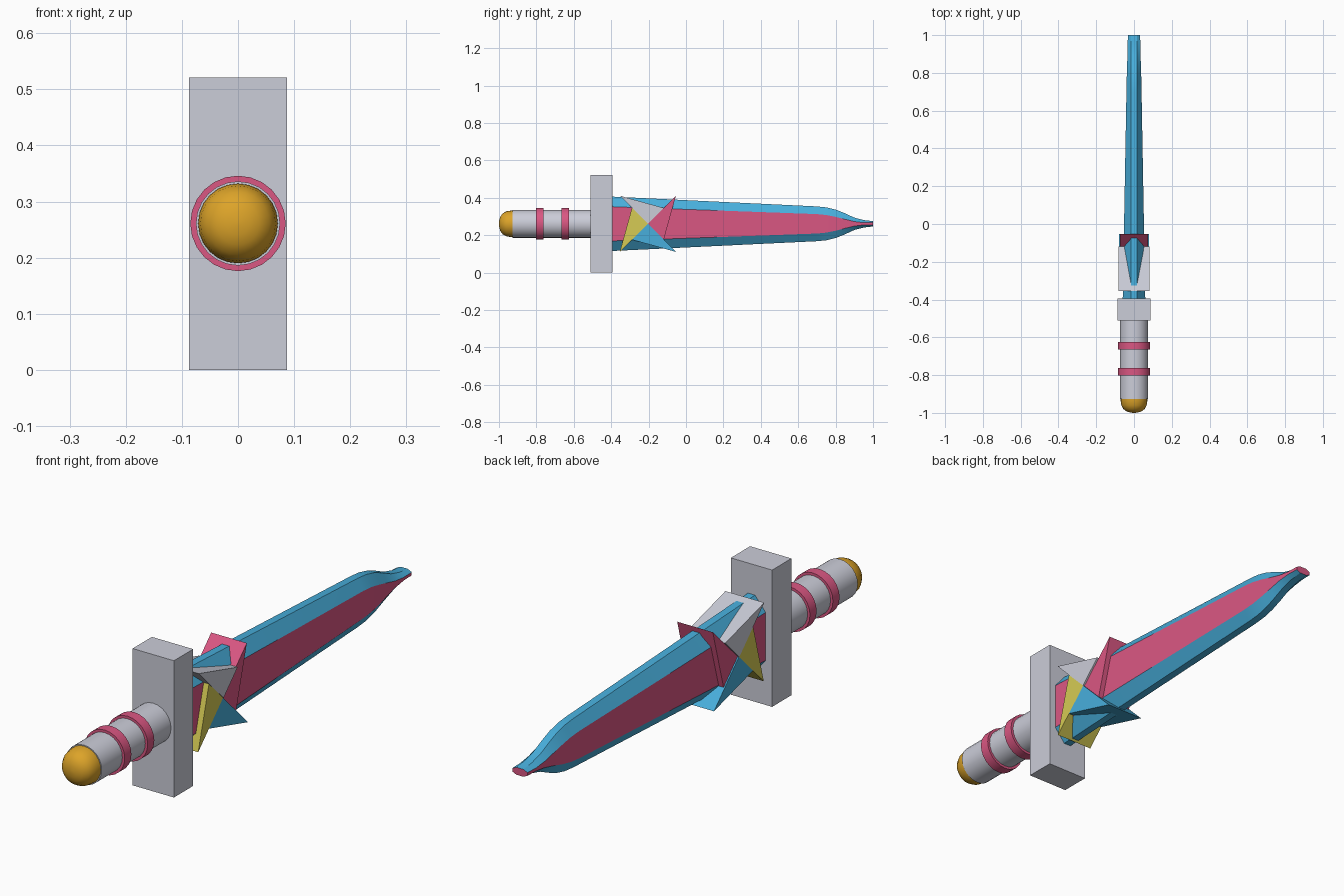
import bpy, bmesh, math

if "Cube" in bpy.data.objects:
    bpy.data.objects.remove(bpy.data.objects["Cube"])

ZC = 0.261  # height of the long axis


def material(name, rgb):
    m = bpy.data.materials.new(name)
    m.diffuse_color = (*rgb, 1)
    m.use_nodes = True
    m.node_tree.nodes["Principled BSDF"].inputs["Base Color"].default_value = m.diffuse_color
    return m


GREY = material("pale grey", (0.60, 0.61, 0.69))
PINK = material("pink", (0.70, 0.095, 0.225))
BLUE = material("sky blue", (0.065, 0.43, 0.72))
YELLOW = material("lemon", (0.67, 0.60, 0.09))
GOLD = material("gold", (0.72, 0.37, 0.022))


def loft(name, sections, mats, smooth=None, rule=None):
    """Join rings of equal point count into a capped solid."""
    bm = bmesh.new()
    rings = [[bm.verts.new(p) for p in s] for s in sections]
    n = len(rings[0])
    for a, b in zip(rings, rings[1:]):
        for i in range(n):
            f = bm.faces.new((a[i], a[(i + 1) % n], b[(i + 1) % n], b[i]))
            f.material_index = rule(i) if rule else 0
    bm.faces.new(rings[0])
    bm.faces.new(rings[-1])
    bmesh.ops.recalc_face_normals(bm, faces=bm.faces[:])
    me = bpy.data.meshes.new(name)
    bm.to_mesh(me)
    bm.free()
    for m in mats:
        me.materials.append(m)
    ob = bpy.data.objects.new(name, me)
    bpy.context.collection.objects.link(ob)
    if smooth:
        bpy.ops.object.select_all(action='DESELECT')
        ob.select_set(True)
        bpy.context.view_layer.objects.active = ob
        bpy.ops.object.shade_smooth_by_angle(angle=math.radians(smooth))
    return ob


def turned(name, profile, mat, n=24):
    """Round part about the long axis from (y, radius) pairs."""
    secs = [[(r * math.cos(2 * math.pi * i / n), y, ZC + r * math.sin(2 * math.pi * i / n))
             for i in range(n)] for y, r in profile]
    return loft(name, secs, [mat], smooth=35)


# Grip, two bands and rounded pommel
turned("grip", [(-0.927, 0.075), (-0.45, 0.075)], GREY)
for k, y in enumerate((-0.783, -0.645)):
    turned(f"grip_band_{k + 1}", [(y - 0.02, 0.085), (y + 0.02, 0.085)], PINK)
turned("pommel", [(-0.90, 0.071), (-0.935, 0.071), (-0.96, 0.067), (-0.98, 0.056),
                  (-0.993, 0.038), (-0.998, 0.02), (-1.0, 0.005)], GOLD)

# Cross guard
loft("guard", [[(-0.087, y, 0), (0.087, y, 0), (0.087, y, 0.521), (-0.087, y, 0.521)]
               for y in (-0.51, -0.394)], [GREY])

# Blade: eight-sided section; y, half thickness, flat half height, full half height
stations = [(-0.41, 0.060, 0.092, 0.146), (0.70, 0.040, 0.052, 0.093),
            (0.75, 0.039, 0.047, 0.088), (0.80, 0.038, 0.037, 0.076),
            (0.85, 0.036, 0.024, 0.056), (0.90, 0.035, 0.012, 0.033),
            (0.95, 0.034, 0.006, 0.020), (1.0, 0.032, 0.006, 0.014)]


def blade_ring(y, w, h, H):
    t = 0.015
    return [(x, y, ZC + z) for x, z in
            ((w, -h), (w, h), (t, H), (-t, H), (-w, h), (-w, -h), (-t, -H), (t, -H))]


blade = loft("blade", [blade_ring(*s) for s in stations], [BLUE, PINK], smooth=22,
             rule=lambda i: 1 if i in (0, 4) else 0)
for f in blade.data.polygons:
    if f.normal.y > 0.9:  # tip end face
        f.material_index = 1

# Pinwheel ornament: four triangular prisms turned in quarter steps
CY = -0.204
vanes = [("grey", GREY, 0.082), ("pink", PINK, 0.075), ("blue", BLUE, 0.080), ("lemon", YELLOW, 0.080)]
for k, (label, mat, w) in enumerate(vanes):
    c, s = math.cos(-k * math.pi / 2), math.sin(-k * math.pi / 2)
    tri = [(CY + c * y - s * z, ZC + s * y + c * z)
           for y, z in ((0, 0), (0.085, 0.085), (-0.15, 0.15))]
    loft(f"pinwheel_vane_{label}", [[(x, y, z) for y, z in tri] for x in (-w, w)], [mat])
